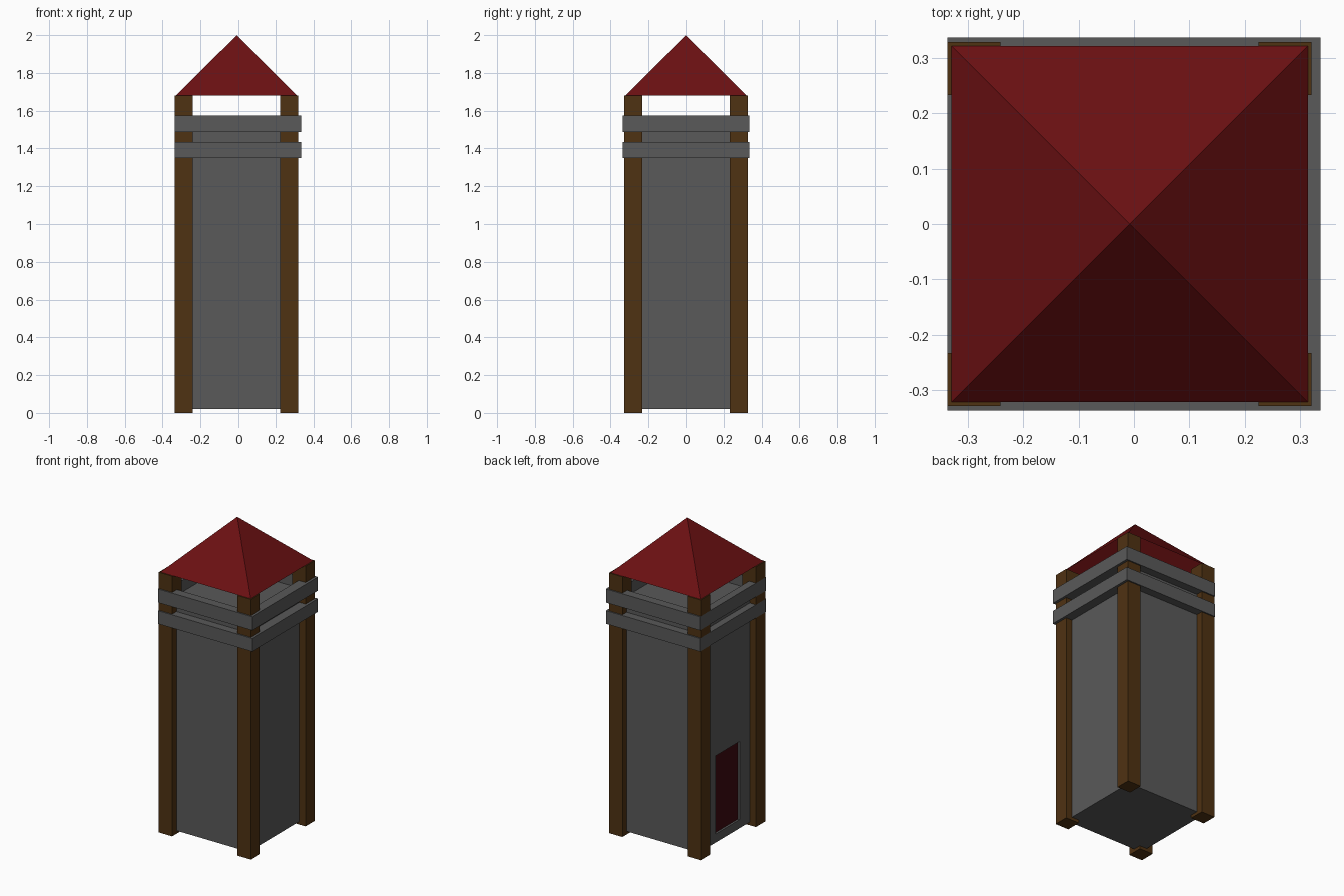
import bpy
import bmesh
from mathutils import Vector

if "Cube" in bpy.data.objects:
    bpy.data.objects.remove(bpy.data.objects["Cube"], do_unlink=True)


def material(name, rgb):
    m = bpy.data.materials.new(name)
    m.use_nodes = True
    m.diffuse_color = (*rgb, 1)
    m.node_tree.nodes["Principled BSDF"].inputs["Base Color"].default_value = (*rgb, 1)
    return m


STONE = material("grey stone", (0.1, 0.1, 0.1))
WOOD = material("brown wood", (0.078, 0.032, 0.006))
ROOF = material("red roof", (0.147, 0.005, 0.006))
DOOR = material("dark red door", (0.047, 0.003, 0.005))


def finish(name, bm, mat):
    mesh = bpy.data.meshes.new(name)
    bm.to_mesh(mesh)
    bm.free()
    mesh.materials.append(mat)
    obj = bpy.data.objects.new(name, mesh)
    bpy.context.collection.objects.link(obj)
    return obj


def box(name, low, high, mat):
    low, high = Vector(low), Vector(high)
    bm = bmesh.new()
    bmesh.ops.create_cube(bm, size=1)
    bmesh.ops.scale(bm, vec=high - low, verts=bm.verts)
    bmesh.ops.translate(bm, vec=(low + high) / 2, verts=bm.verts)
    return finish(name, bm, mat)


def cut(obj, low, high):
    """Cut a box-shaped hole and remove the cutter."""
    cutter = box("cutter", low, high, STONE)
    cutter.hide_render = True
    mod = obj.modifiers.new("cut", "BOOLEAN")
    mod.operation = "DIFFERENCE"
    mod.solver = "EXACT"
    mod.object = cutter
    bpy.context.view_layer.objects.active = obj
    bpy.ops.object.modifier_apply(modifier=mod.name)
    bpy.data.objects.remove(cutter, do_unlink=True)


CX = -0.008      # tower axis
WALL = 0.285     # half width of the wall
EAVE = 1.68      # height of the posts and the eaves

# Tower body with a recessed doorway in one side
body = box("tower_wall", (CX - WALL, -WALL, 0.02), (CX + WALL, WALL, 1.5), STONE)
back = CX - WALL + 0.016
cut(body, (-0.5, -0.13, 0.075), (back, 0.11, 0.58))
box("door", (back - 0.003, -0.13, 0.075), (back + 0.004, 0.11, 0.58), DOOR)

# Corner posts
outer, inner = 0.329, 0.233
for sx, side in ((-1, "right"), (1, "left")):
    for sy, end in ((-1, "front"), (1, "back")):
        xs = sorted((CX + sx * outer, CX + sx * inner))
        ys = sorted((sy * outer, sy * inner))
        box(f"{end}_{side}_post", (xs[0], ys[0], 0), (xs[1], ys[1], EAVE), WOOD)

# Two parapet bands around the top
for name, z0, z1 in (("lower_band", 1.35, 1.435), ("upper_band", 1.487, 1.575)):
    half, hole = 0.337, 0.28
    band = box(name, (-half, -half, z0), (half, half, z1), STONE)
    cut(band, (CX - hole, -hole, z0 - 0.1), (CX + hole, hole, z1 + 0.1))

# Open pyramid roof
bm = bmesh.new()
r = 0.322
eaves = [bm.verts.new((CX + x * r, y * r, EAVE))
         for x, y in ((-1, -1), (1, -1), (1, 1), (-1, 1))]
apex = bm.verts.new((CX, 0, 2))
for i in range(4):
    bm.faces.new((eaves[i], eaves[(i + 1) % 4], apex))
finish("roof", bm, ROOF)
